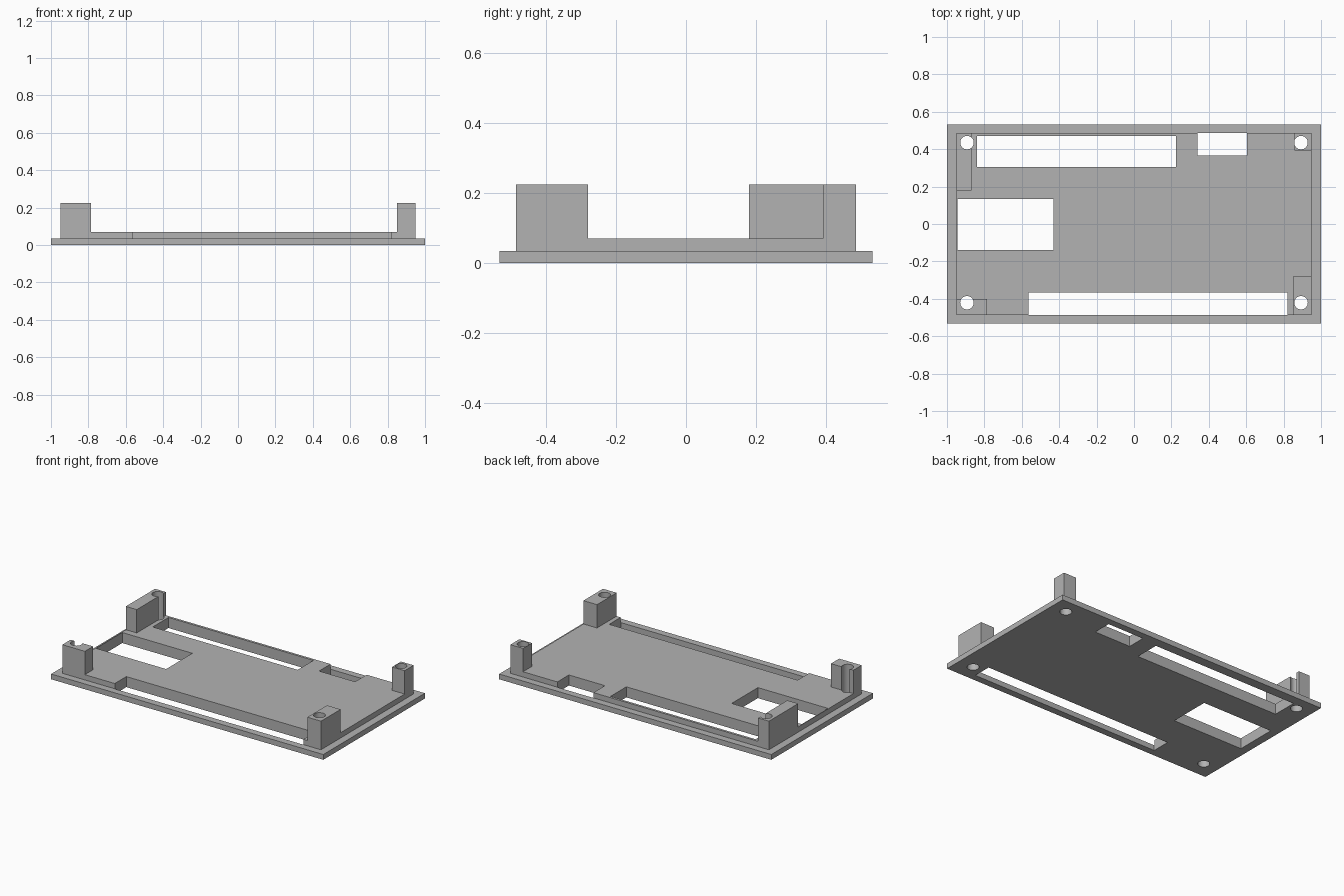
import bpy
import bmesh
import math

cube = bpy.data.objects.get("Cube")
if cube:
    bpy.data.objects.remove(cube, do_unlink=True)

grey = bpy.data.materials.new("plain grey")
grey.use_nodes = True
COLOUR = (0.45, 0.45, 0.45, 1)
grey.diffuse_color = COLOUR
grey.node_tree.nodes["Principled BSDF"].inputs["Base Color"].default_value = COLOUR


def finish(name, bm):
    mesh = bpy.data.meshes.new(name)
    bm.to_mesh(mesh)
    bm.free()
    mesh.materials.append(grey)
    obj = bpy.data.objects.new(name, mesh)
    bpy.context.scene.collection.objects.link(obj)
    return obj


def box(name, x, y, z):
    bm = bmesh.new()
    bmesh.ops.create_cube(bm, size=1)
    for v in bm.verts:
        v.co = [lo + (c + 0.5) * (hi - lo) for c, (lo, hi) in zip(v.co, (x, y, z))]
    return finish(name, bm)


def cylinder(name, x, y, radius):
    bm = bmesh.new()
    bmesh.ops.create_cone(bm, cap_ends=True, segments=40, radius1=radius,
                          radius2=radius, depth=1)
    bmesh.ops.translate(bm, verts=bm.verts, vec=(x, y, 0))
    return finish(name, bm)


def cut(obj, cutters):
    for cutter in cutters:
        mod = obj.modifiers.new("cut " + cutter.name, 'BOOLEAN')
        mod.operation = 'DIFFERENCE'
        mod.solver = 'EXACT'
        mod.object = cutter


BASE_TOP, PLATE_TOP, POST_TOP = 0.035, 0.07, 0.225
EDGE_X, EDGE_Y = 0.95, 0.486

# Window cutters; the front one and the small back one open the raised plate's edge
windows = [box("window_cutter", x, y, (-0.3, 0.4)) for x, y in (
    ((-0.84, 0.225), (0.305, 0.47)),
    ((0.34, 0.605), (0.365, EDGE_Y + 0.001)),
    ((-0.945, -0.43), (-0.14, 0.135)),
    ((-0.565, 0.82), (-EDGE_Y - 0.001, -0.365)),
)]

# Screw hole cutters
holes = {(sx, sy): cylinder("screw_hole_cutter", 0.893 * sx, 0.428 * sy + 0.007, 0.036)
         for sx in (-1, 1) for sy in (-1, 1)}

# Stepped lid: wide base plate with a raised plate on top
base = box("base_plate", (-1, 1), (-0.533, 0.533), (0, BASE_TOP))
raised = box("raised_plate", (-EDGE_X, EDGE_X), (-EDGE_Y, EDGE_Y), (BASE_TOP, PLATE_TOP))
for plate in (base, raised):
    cut(plate, windows + list(holes.values()))

# Corner posts, each with its own footprint measured in from the corner
parts = [base, raised]
for name, sx, sy, width, depth in (
    ("front_right_post", -1, -1, 0.165, 0.086),
    ("front_left_post", 1, -1, 0.1, 0.206),
    ("back_right_post", -1, 1, 0.08, 0.306),
    ("back_left_post", 1, 1, 0.093, 0.094),
):
    post = box(name, sorted((sx * EDGE_X, sx * (EDGE_X - width))),
               sorted((sy * EDGE_Y, sy * (EDGE_Y - depth))), (PLATE_TOP, POST_TOP))
    cut(post, [holes[sx, sy]])
    parts.append(post)

# Apply the cuts, then smooth only the round holes
for obj in parts:
    bpy.ops.object.select_all(action='DESELECT')
    obj.select_set(True)
    bpy.context.view_layer.objects.active = obj
    for mod in list(obj.modifiers):
        bpy.ops.object.modifier_apply(modifier=mod.name)
    bpy.ops.object.shade_smooth_by_angle(angle=math.radians(30))

# The cutters are no longer needed
for cutter in windows + list(holes.values()):
    bpy.data.objects.remove(cutter, do_unlink=True)
